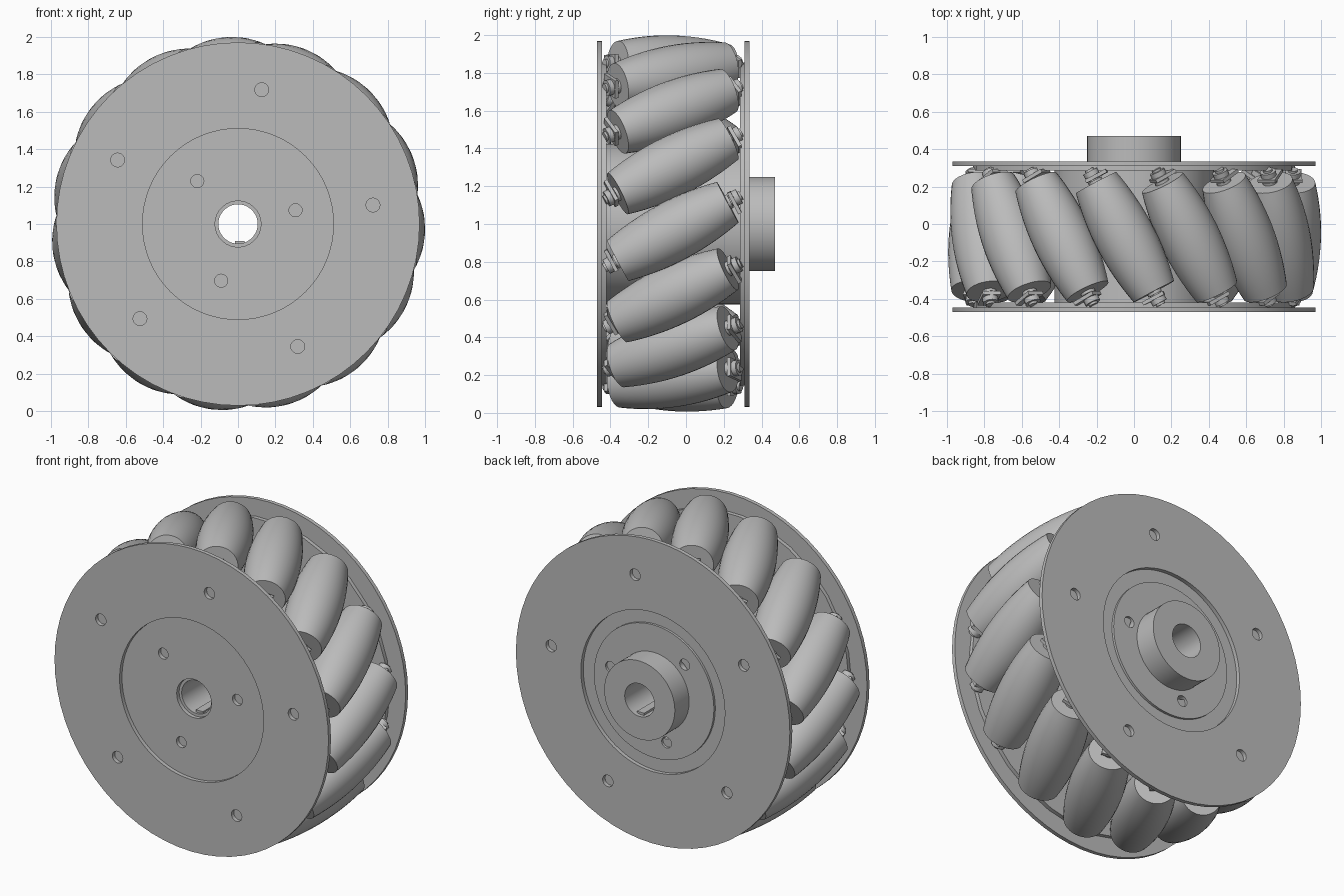
import bpy
import bmesh
from math import radians, cos, sin, tau, sqrt
from mathutils import Matrix

cube = bpy.data.objects.get("Cube")
if cube:
    bpy.data.objects.remove(cube)

# Single metal colour
metal = bpy.data.materials.new("grey_metal")
metal.use_nodes = True
grey = (0.5, 0.5, 0.5, 1)
metal.diffuse_color = grey
metal.node_tree.nodes["Principled BSDF"].inputs["Base Color"].default_value = grey

CENTRE = Matrix.Translation((0, 0, 1))
ROLLERS = 15
TILT = radians(28)
MID_Y = -0.07       # middle plane of the rollers
AXIS_R = 0.84       # distance of the roller axles from the wheel axis
HALF = 0.33         # half length of a roller


def add(name, mesh, matrix):
    obj = bpy.data.objects.new(name, mesh)
    bpy.context.collection.objects.link(obj)
    obj.matrix_world = matrix
    return obj


def finish(name, bm):
    bmesh.ops.remove_doubles(bm, verts=bm.verts, dist=1e-5)
    bmesh.ops.recalc_face_normals(bm, faces=bm.faces)
    mesh = bpy.data.meshes.new(name)
    bm.to_mesh(mesh)
    bm.free()
    mesh.materials.append(metal)
    return mesh


def lathe(name, profile, segs, closed=False):
    """Turn (radius, y) points about the y axis."""
    bm = bmesh.new()
    rings = []
    for i in range(segs):
        a = tau * i / segs
        rings.append([bm.verts.new((r * cos(a), y, r * sin(a))) for r, y in profile])
    count = len(profile)
    for i in range(segs):
        p, q = rings[i], rings[(i + 1) % segs]
        for j in range(count if closed else count - 1):
            k = (j + 1) % count
            quad = [p[j], p[k], q[k], q[j]]
            if profile[j][0] == 0:
                quad = [p[j], p[k], q[k]]
            elif profile[k][0] == 0:
                quad = [p[j], p[k], q[j]]
            bm.faces.new(quad)
    return finish(name, bm)


def ring(name, inner, outer, y0, y1, segs=64):
    shape = [(inner, y0), (outer, y0), (outer, y1), (inner, y1)]
    return add(name, lathe(name, shape, segs, True), CENTRE)


def smooth(obj):
    bpy.ops.object.select_all(action='DESELECT')
    obj.select_set(True)
    bpy.context.view_layer.objects.active = obj
    bpy.ops.object.shade_smooth_by_angle(angle=radians(30))


def drill(obj, radius, distance, start, count, y0, y1):
    """Cut a circle of round holes running along y."""
    for i in range(count):
        a = radians(start) + tau * i / count
        shape = [(0, y0), (radius, y0), (radius, y1), (0, y1)]
        place = CENTRE @ Matrix.Translation((distance * cos(a), 0, distance * sin(a)))
        cutter = add("hole_cutter", lathe("hole_cutter", shape, 20), place)
        cutter.hide_render = True
        mod = obj.modifiers.new("hole", 'BOOLEAN')
        mod.operation = 'DIFFERENCE'
        mod.solver = 'EXACT'
        mod.object = cutter
        bpy.context.view_layer.objects.active = obj
        bpy.ops.object.modifier_apply(modifier=mod.name)
        bpy.data.objects.remove(cutter)


# Side plates with a wide central opening
front_plate = ring("front_plate", 0.51, 0.97, -0.47, -0.445)
back_plate = ring("back_plate", 0.51, 0.97, 0.31, 0.335)
drill(front_plate, 0.037, 0.728, 8, 5, -0.5, -0.4)
drill(back_plate, 0.037, 0.728, 8, 5, 0.28, 0.4)

# Many-sided carrier plates that hold the roller tabs
front_carrier = ring("front_carrier", 0.123, 0.86, -0.445, -0.42, ROLLERS * 2)
back_carrier = ring("back_carrier", 0.3, 0.86, 0.285, 0.31, ROLLERS * 2)
drill(front_carrier, 0.035, 0.316, 13.5, 3, -0.5, -0.4)

# Core drum with the raised shaft hub and its bore
core = [(0.105, -0.42), (0.425, -0.42), (0.425, 0.325),
        (0.25, 0.325), (0.25, 0.47), (0.105, 0.47)]
hub = add("hub", lathe("hub", core, 64, True), CENTRE)
drill(hub, 0.035, 0.316, 13.5, 3, 0.27, 0.4)

# Shaft key at the bottom of the bore
bm = bmesh.new()
bmesh.ops.create_cube(bm, size=1, matrix=Matrix.Translation((0.01, 0.02, -0.105))
                      @ Matrix.Diagonal((0.05, 0.85, 0.03, 1)))
add("shaft_key", finish("shaft_key", bm), CENTRE)

for part in (front_plate, back_plate, front_carrier, back_carrier, hub):
    smooth(part)

# Barrel roller: its outline follows the round tread of the wheel
STEPS = 14
barrel = [(0, -HALF)]
for i in range(STEPS + 1):
    u = 2 * i / STEPS - 1
    barrel.append((0.16 - 0.038 * u * u, u * HALF))
barrel.append((0, HALF))
roller_mesh = lathe("roller", barrel, 32)

# Axle with a washer and a nut at each end
half_axle = [(0, 0.41), (0.025, 0.41), (0.025, 0.398), (0.042, 0.398),
             (0.042, 0.37), (0.03, 0.37), (0.03, 0.345), (0.04, 0.345), (0.04, 0.325)]
axle_mesh = lathe("axle", half_axle + [(r, -y) for r, y in reversed(half_axle)], 16)

# Bent tabs joining the axle ends to the carriers
bm = bmesh.new()
for side in (-1, 1):
    bmesh.ops.create_cube(bm, size=1, matrix=Matrix.Translation((0, side * 0.36, -side * 0.018))
                          @ Matrix.Diagonal((0.1, 0.02, 0.125, 1)))
tab_mesh = finish("tabs", bm)

# Repeat the roller sets around the wheel
for i in range(ROLLERS):
    angle = radians(93.3) + tau * i / ROLLERS
    place = (CENTRE @ Matrix.Rotation(-angle, 4, 'Y')
             @ Matrix.Translation((AXIS_R, MID_Y, 0)) @ Matrix.Rotation(TILT, 4, 'X'))
    for name, mesh in (("roller", roller_mesh), ("axle", axle_mesh), ("tabs", tab_mesh)):
        obj = add(f"{name}_{i + 1}", mesh, place)
        if i == 0 and name != "tabs":
            smooth(obj)
